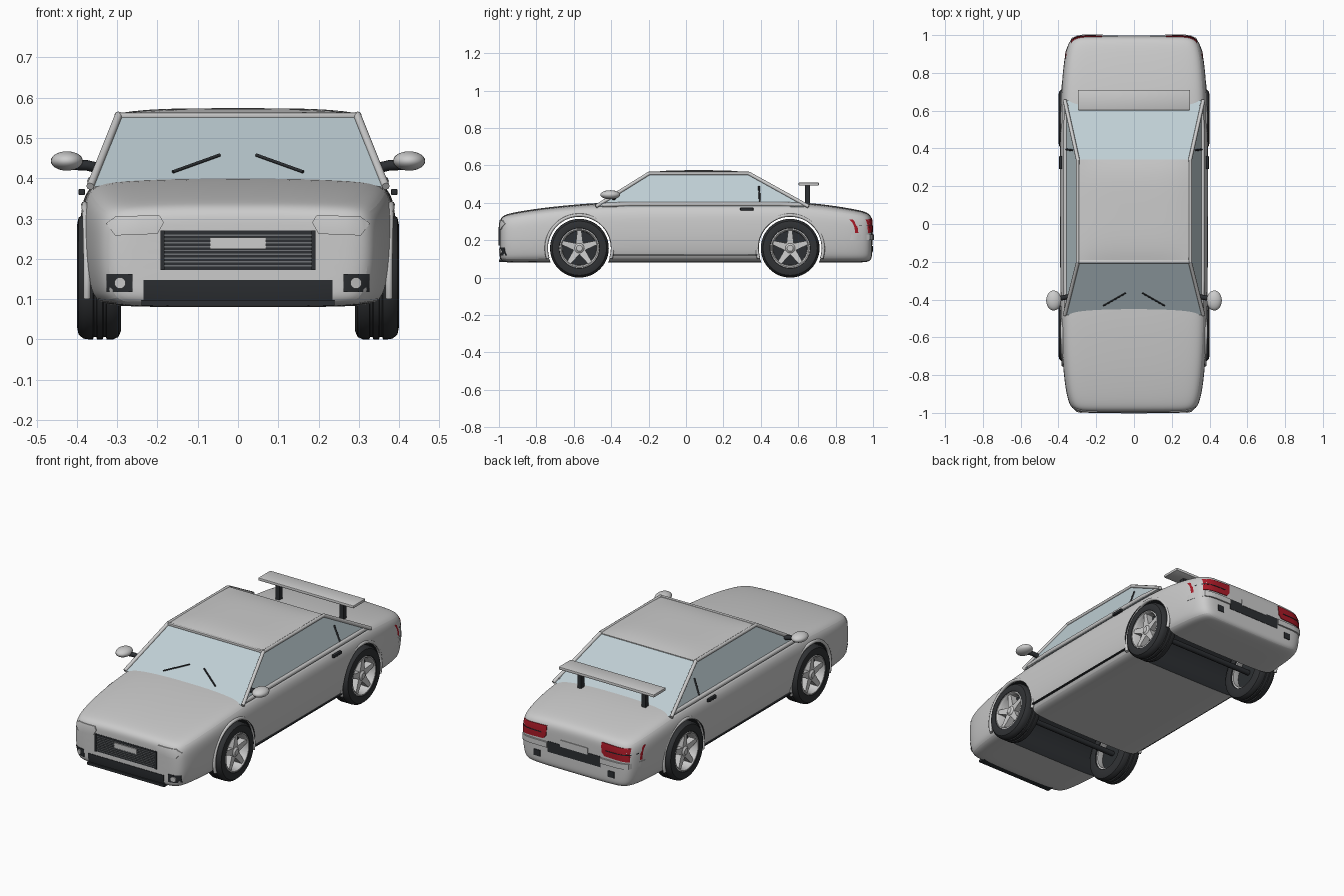
import bpy, bmesh, math
from mathutils import Vector, Matrix
from mathutils.bvhtree import BVHTree

if "Cube" in bpy.data.objects:
    bpy.data.objects.remove(bpy.data.objects["Cube"])


def material(name, r, g, b):
    m = bpy.data.materials.new(name)
    m.diffuse_color = (r, g, b, 1)
    m.use_nodes = True
    m.node_tree.nodes["Principled BSDF"].inputs["Base Color"].default_value = m.diffuse_color
    return m


DARK = material("dark_trim", 0.025, 0.028, 0.032)
TYRE = material("rubber", 0.03, 0.032, 0.035)
BAR = material("grille_grey", 0.16, 0.17, 0.18)
GLASS = material("glass", 0.52, 0.62, 0.66)
RED = material("tail_red", 0.4, 0.01, 0.02)
PALE = material("pale_lens", 0.75, 0.76, 0.74)


def finish(name, bm, mat=None, angle=35):
    bmesh.ops.recalc_face_normals(bm, faces=bm.faces)
    me = bpy.data.meshes.new(name)
    bm.to_mesh(me)
    bm.free()
    if mat:
        me.materials.append(mat)
    ob = bpy.data.objects.new(name, me)
    bpy.context.collection.objects.link(ob)
    smooth(ob, angle)
    return ob


def smooth(ob, angle=35):
    bpy.ops.object.select_all(action='DESELECT')
    ob.select_set(True)
    bpy.context.view_layer.objects.active = ob
    bpy.ops.object.shade_smooth_by_angle(angle=math.radians(angle))


def box(name, lo, hi, mat=None, bevel=0.0):
    lo, hi = Vector(lo), Vector(hi)
    bm = bmesh.new()
    bmesh.ops.create_cube(bm, size=1, matrix=Matrix.Translation((lo + hi) / 2) @ Matrix.Diagonal((*(hi - lo), 1)))
    if bevel:
        bmesh.ops.bevel(bm, geom=bm.edges[:], offset=bevel, segments=2, affect='EDGES', profile=0.5)
    return finish(name, bm, mat)


def tube(name, pts, r, mat=None):
    cu = bpy.data.curves.new(name, 'CURVE')
    cu.dimensions = '3D'
    cu.bevel_depth, cu.bevel_resolution, cu.use_fill_caps = r, 2, True
    sp = cu.splines.new('POLY')
    sp.points.add(len(pts) - 1)
    for p, co in zip(sp.points, pts):
        p.co = (*co, 1)
    if mat:
        cu.materials.append(mat)
    ob = bpy.data.objects.new(name, cu)
    bpy.context.collection.objects.link(ob)
    return ob


def lathe(name, profile, centre, side, mat=None):
    # profile of (radius, x) turned about the x axis
    bm = bmesh.new()
    vs = [bm.verts.new((side * x, 0, r)) for r, x in profile]
    es = [bm.edges.new(e) for e in zip(vs, vs[1:])]
    bmesh.ops.spin(bm, geom=vs + es, cent=(0, 0, 0), axis=(1, 0, 0), angle=math.tau, steps=48)
    bmesh.ops.remove_doubles(bm, verts=bm.verts, dist=1e-4)
    bmesh.ops.translate(bm, verts=bm.verts, vec=centre)
    return finish(name, bm, mat)


def apply_modifiers(ob):
    bpy.context.view_layer.objects.active = ob
    for m in list(ob.modifiers):
        bpy.ops.object.modifier_apply(modifier=m.name)


# Body shell: lofted stations of (y, half width, bottom, top)
stations = [(-.995, .22, .13, .28), (-.994, .29, .10, .31), (-.98, .325, .085, .33), (-.95, .345, .08, .342),
            (-.88, .362, .08, .356), (-.75, .377, .08, .375), (-.58, .387, .08, .392), (-.4, .39, .08, .404),
            (0, .392, .08, .404), (.4, .392, .08, .404), (.62, .389, .08, .404), (.78, .38, .08, .386),
            (.9, .366, .08, .366), (.96, .347, .082, .352), (.983, .325, .088, .338), (.994, .29, .105, .315),
            (.995, .22, .14, .28)]
section = [(0, 0), (.5, 0), (.84, .01), (.94, .06), (.975, .18), (1, .4), (1, .65), (.988, .8),
           (.95, .91), (.87, .965), (.7, .985), (.35, 1), (0, 1)]
ring = section + [(-u, v) for u, v in section[-2:0:-1]]
bm = bmesh.new()
loops = [[bm.verts.new((u * w, y, b + v * (t - b))) for u, v in ring] for y, w, b, t in stations]
for a, b in zip(loops, loops[1:]):
    for i in range(len(ring)):
        j = (i + 1) % len(ring)
        bm.faces.new((a[i], a[j], b[j], b[i]))
bm.faces.new(loops[0])
bm.faces.new(loops[-1])
body = finish("body_shell", bm)
body.modifiers.new("round", 'SUBSURF').levels = 2
apply_modifiers(body)
bm = bmesh.new()
bm.from_mesh(body.data)
surface = BVHTree.FromBMesh(bm)
bm.free()

# Wheel wells cut through the body, lined dark
WHEEL_Y, WHEEL_Z = (-.57, .557), .157
body.data.materials.append(None)
body.data.materials.append(DARK)
cutters = []
for y in WHEEL_Y:
    bm = bmesh.new()
    bmesh.ops.create_cone(bm, cap_ends=True, segments=56, radius1=.171, radius2=.171, depth=1,
                          matrix=Matrix.Translation((0, y, WHEEL_Z)) @ Matrix.Rotation(math.pi / 2, 4, 'Y'))
    c = finish("well_cutter", bm)
    c.hide_render = True
    c.data.materials.append(None)
    c.data.materials.append(DARK)
    for f in c.data.polygons:
        f.material_index = 1
    m = body.modifiers.new("well", 'BOOLEAN')
    m.operation, m.object, m.solver = 'DIFFERENCE', c, 'EXACT'
    cutters.append(c)
apply_modifiers(body)
for c in cutters:
    bpy.data.objects.remove(c)
smooth(body, 30)


def panel(name, outline, end, out, mat=None, mirror=False):
    # flat xz outline draped on the nose (end -1) or tail (end 1)
    for s in ((1, -1) if mirror else (1,)):
        bm = bmesh.new()
        bm.faces.new([bm.verts.new((s * x, 0, z)) for x, z in outline])
        for i in range(-12, 13):
            for co, no in (((i * .03, 0, 0), (1, 0, 0)), ((0, 0, i * .03), (0, 0, 1))):
                bmesh.ops.bisect_plane(bm, geom=bm.verts[:] + bm.edges[:] + bm.faces[:], plane_co=co, plane_no=no)
        for v in bm.verts:
            hit = surface.ray_cast(Vector((v.co.x, 2 * end, v.co.z)), Vector((0, -end, 0)))[0]
            v.co.y = (hit.y if hit else .96 * end) - end * .015
        new = bmesh.ops.extrude_face_region(bm, geom=bm.faces[:])["geom"]
        bmesh.ops.translate(bm, verts=[g for g in new if isinstance(g, bmesh.types.BMVert)],
                            vec=(0, end * (out + .015), 0))
        finish(name, bm, mat)


def rect(x0, x1, z0, z1):
    return [(x0, z0), (x1, z0), (x1, z1), (x0, z1)]


# Nose details
panel("headlight", [(.2, .262), (.305, .258), (.328, .288), (.303, .306), (.195, .308), (.184, .29)], -1, .005, PALE, True)
panel("grille", rect(-.192, .192, .172, .27), -1, .002, DARK)
for i in range(9):
    z = .181 + i * .0095
    panel("grille_bar", rect(-.182, .182, z, z + .0035), -1, .005, BAR)
for x in (-.188, .188):
    panel("grille_frame", rect(x - .005, x + .005, .172, .27), -1, .007, DARK)
panel("front_plate", rect(-.07, .07, .225, .253), -1, .008, PALE)
panel("lower_intake", rect(-.235, .235, .098, .148), -1, .003, DARK)
panel("fog_light_housing", rect(.262, .326, .118, .162), -1, .004, DARK, True)
panel("fog_light", [(.293 + .014 * math.cos(a * math.pi / 8), .14 + .014 * math.sin(a * math.pi / 8)) for a in range(16)],
      -1, .009, PALE, True)
box("front_lip", (-.24, -1, .084), (.24, -.95, .098), DARK)

# Tail details
panel("tail_light", [(.19, .245), (.362, .238), (.362, .31), (.17, .318), (.172, .265)], 1, .004, RED, True)
panel("tail_light_divider", rect(.2, .355, .275, .279), 1, .006, DARK, True)
panel("rear_recess", rect(-.165, .165, .175, .235), 1, .002, DARK)
panel("rear_plate", rect(-.085, .085, .225, .262), 1, .004)
panel("rear_bumper_strip", rect(.165, .366, .2, .23), 1, .009, None, True)
panel("rear_vent", rect(.21, .25, .135, .17), 1, .004, DARK, True)

# Cabin glass block
base = [(-.367, -.482), (.367, -.482), (.367, .655), (-.367, .655)]
top = [(-.296, -.197), (.296, -.197), (.296, .335), (-.296, .335)]
bm = bmesh.new()
lo = [bm.verts.new((*p, .38)) for p in base]
hi = [bm.verts.new((*p, .557)) for p in top]
bm.faces.new(lo)
bm.faces.new(hi)
for i in range(4):
    j = (i + 1) % 4
    bm.faces.new((lo[i], lo[j], hi[j], hi[i]))
finish("cabin_glass", bm, GLASS, 10)

# Domed roof panel
bm = bmesh.new()
bmesh.ops.create_grid(bm, x_segments=16, y_segments=16, size=1)
for v in bm.verts:
    x, y = v.co.x, v.co.y
    v.co = (.3 * x, .069 + .272 * y, .558 + .016 * (1 - x ** 4 * .8) * (1 - y ** 4))
new = bmesh.ops.extrude_face_region(bm, geom=bm.faces[:])["geom"]
bmesh.ops.translate(bm, verts=[g for g in new if isinstance(g, bmesh.types.BMVert)], vec=(0, 0, -.01))
finish("roof", bm)

# Pillars, rails, belt, mirrors, handles, wipers
for s in (-1, 1):
    for (bx, by), (tx, ty), n in ((base[1], top[1], "front"), (base[2], top[2], "rear")):
        tube(n + "_pillar", [(s * bx, by, .38), (s * tx, ty, .557)], .01)
    tube("roof_rail", [(s * .298, -.2, .557), (s * .298, .338, .557)], .009)
    tube("belt_moulding", [(s * .357, -.45, .388), (s * .363, -.3, .393), (s * .363, .5, .393), (s * .355, .63, .388)], .012)
    tube("window_divider", [(s * .359, .395, .4), (s * .325, .39, .488)], .005, DARK)
    tube("mirror_arm", [(s * .345, -.385, .425), (s * .375, -.39, .432), (s * .42, -.4, .434)], .013, DARK)
    bm = bmesh.new()
    bmesh.ops.create_uvsphere(bm, u_segments=24, v_segments=14, radius=1,
                              matrix=Matrix.Translation((s * .425, -.405, .443)) @ Matrix.Diagonal((.04, .053, .024, 1)))
    finish("mirror", bm)
    box("door_handle", (s * .388 - .008, .29, .358), (s * .388 + .008, .36, .374), DARK, .003)
    box("sill_line", (s * .376 - .008, -.39, .118), (s * .376 + .008, .385, .124), DARK)
    tube("wiper", [(s * .162, -.433, .416), (s * .045, -.366, .458)], .004, DARK)
    box("spoiler_post", (s * .2 - .012, .636, .39), (s * .2 + .012, .664, .495), DARK)
box("windscreen_header", (-.296, -.208, .55), (.296, -.19, .563), None, .003)
box("spoiler_wing", (-.297, .602, .492), (.297, .71, .508), None, .004)

# Wheels and arch lips
tyre = [(.1, .385), (.108, .397), (.125, .4), (.145, .396), (.155, .384), (.157, .37), (.157, .36), (.151, .358),
        (.151, .352), (.157, .35), (.157, .336), (.151, .334), (.151, .328), (.157, .326), (.157, .31),
        (.151, .297), (.135, .29), (.1, .292), (.1, .385)]
for y in WHEEL_Y:
    for s in (-1, 1):
        c = (0, y, WHEEL_Z)
        lathe("tyre", tyre, c, s, TYRE)
        lathe("rim", [(.1, .3), (.09, .3), (.092, .385), (.1, .396), (.108, .394), (.1, .3)], c, s)
        lathe("brake_disc", [(.0, .345), (.095, .345), (.095, .335), (.0, .335)], c, s, DARK)
        lathe("hub", [(0, .392), (.016, .392), (.026, .384), (.03, .345)], c, s)
        bm = bmesh.new()
        for k in range(5):
            cube = bmesh.ops.create_cube(bm, size=1)["verts"]
            for v in cube:
                far = v.co.z > 0
                half = .011 if far else .021
                v.co = (s * (.35 if v.co.x < 0 else (.39 if far else .382)), math.copysign(half, v.co.y), .096 if far else .012)
            bmesh.ops.rotate(bm, verts=cube, cent=(0, 0, 0), matrix=Matrix.Rotation(k * math.tau / 5, 3, 'X'))
        bmesh.ops.translate(bm, verts=bm.verts, vec=c)
        finish("wheel_spokes", bm)
        arc = [math.radians(a) for a in range(-18, 199, 6)]
        tube("arch_lip", [(s * (.381 - .006 * abs(math.cos(a))), y + .177 * math.cos(a), WHEEL_Z + .177 * math.sin(a))
                          for a in arc], .009)
    tube("axle", [(-.33, y, WHEEL_Z), (.33, y, WHEEL_Z)], .015, DARK)
